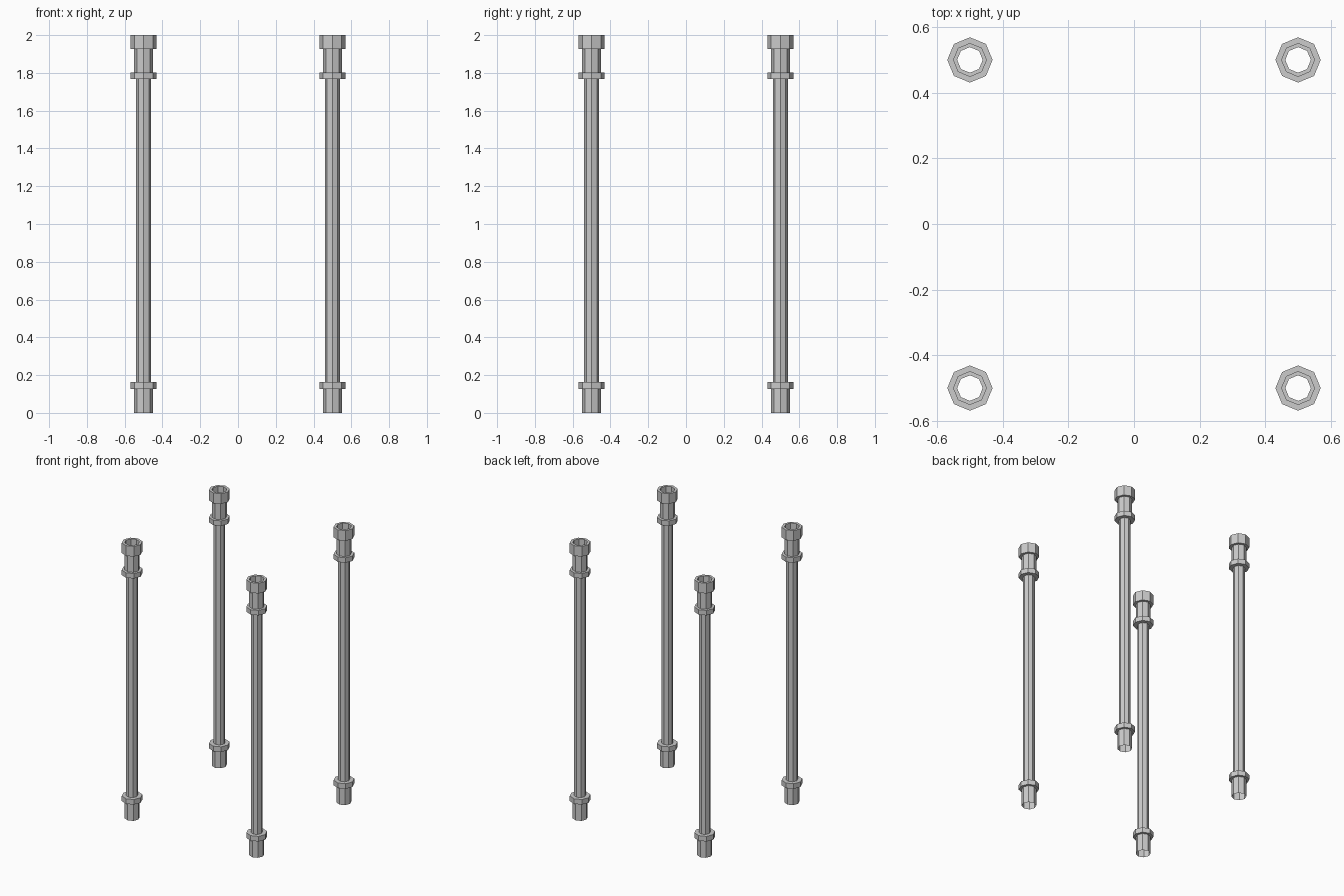
import bpy
from math import sin, cos, tau

if "Cube" in bpy.data.objects:
    bpy.data.objects.remove(bpy.data.objects["Cube"])

SIDES = 8
POLE, NECK, RIM = 0.039, 0.05, 0.069

# Half profile (radius, height) of one open-ended post, bottom to top
PROFILE = [
    (NECK, 0.0), (NECK, 0.127),                  # foot sleeve
    (RIM, 0.127), (RIM, 0.164), (POLE, 0.164),   # lower flange
    (POLE, 1.767), (RIM, 1.767), (RIM, 1.803),   # shaft and upper flange
    (NECK, 1.803), (NECK, 1.926),                # neck
    (RIM, 1.926), (RIM, 2.0), (NECK, 2.0),       # top collar
    (NECK, 1.926),                               # socket wall
]


def lathe(name, profile, sides):
    verts = [(r * cos(tau * k / sides), r * sin(tau * k / sides), z)
             for r, z in profile for k in range(sides)]
    faces = []
    for i in range(len(profile) - 1):
        a, b = i * sides, (i + 1) * sides
        for k in range(sides):
            n = (k + 1) % sides
            faces.append((a + k, a + n, b + n, b + k))
    mesh = bpy.data.meshes.new(name)
    mesh.from_pydata(verts, [], faces)
    mesh.update()
    return mesh


# Four identical posts at the corners of a unit square
post_mesh = lathe("post", PROFILE, SIDES)
for y, depth in ((-0.5, "front"), (0.5, "back")):
    for x, side in ((-0.5, "left"), (0.5, "right")):
        post = bpy.data.objects.new(f"{depth}_{side}_post", post_mesh)
        post.location = (x, y, 0)
        bpy.context.collection.objects.link(post)
